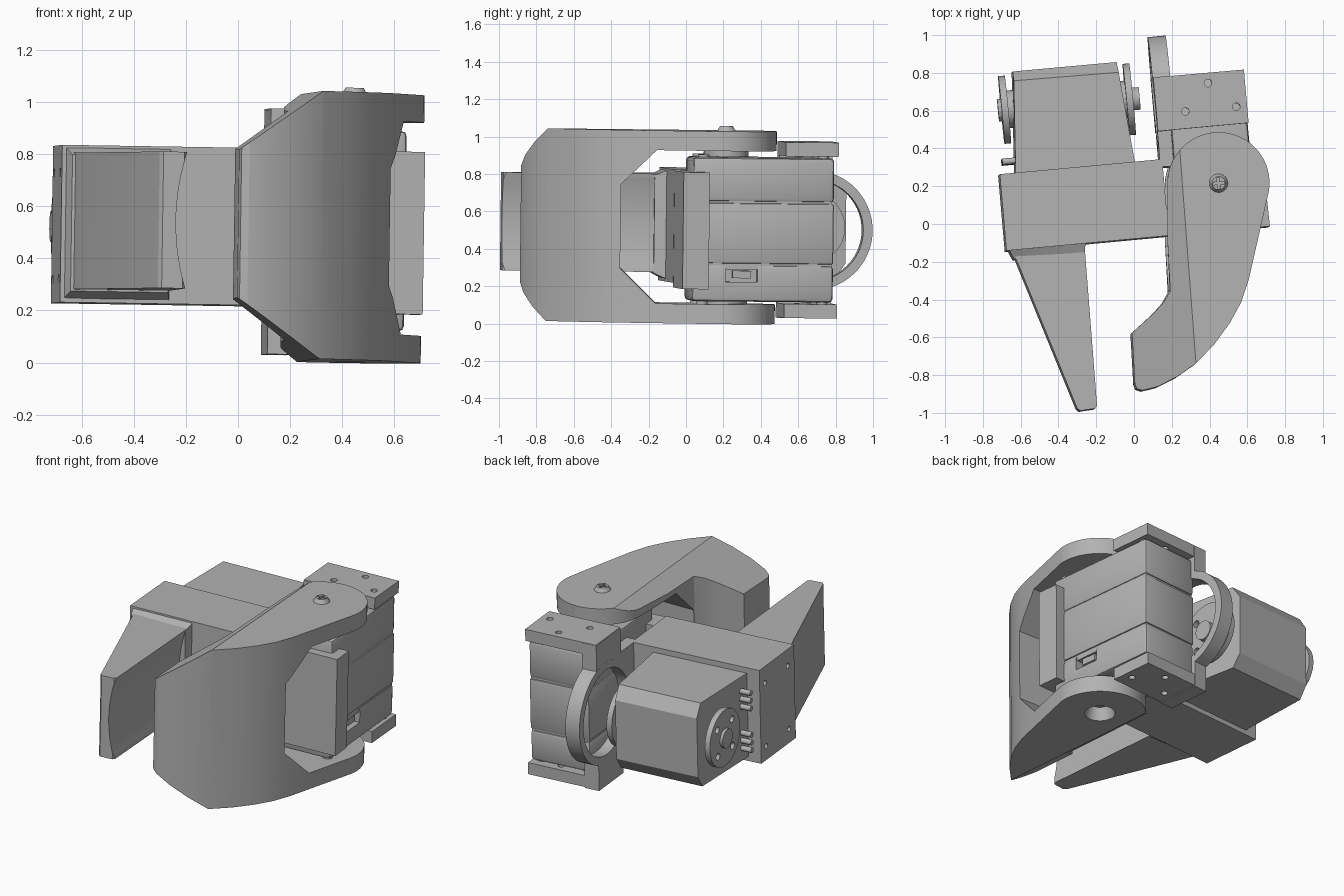
import bpy, bmesh, math
from mathutils import Vector, Matrix

if "Cube" in bpy.data.objects:
    bpy.data.objects.remove(bpy.data.objects["Cube"])

GREY = 0.45
mat = bpy.data.materials.new("mid grey")
mat.use_nodes = True
mat.diffuse_color = (GREY, GREY, GREY, 1)
mat.node_tree.nodes["Principled BSDF"].inputs["Base Color"].default_value = (GREY, GREY, GREY, 1)

MID = 0.52                                  # mid height of the gripper
YAW = math.radians(5.4)
AX = Vector((math.cos(YAW), math.sin(YAW), 0))   # sideways axis of the body
UP = Vector((0, 0, 1))
parts = []


def finish(name, bm):
    bmesh.ops.recalc_face_normals(bm, faces=bm.faces)
    me = bpy.data.meshes.new(name)
    bm.to_mesh(me)
    bm.free()
    me.materials.append(mat)
    ob = bpy.data.objects.new(name, me)
    bpy.context.collection.objects.link(ob)
    parts.append(ob)
    return ob


def extrude(name, pts, vec):
    """Flat outline pushed along a vector."""
    bm = bmesh.new()
    f = bm.faces.new([bm.verts.new(p) for p in pts])
    new = bmesh.ops.extrude_face_region(bm, geom=[f])["geom"]
    bmesh.ops.translate(bm, vec=vec, verts=[v for v in new if isinstance(v, bmesh.types.BMVert)])
    return finish(name, bm)


def prism(name, xy, z0, z1):
    return extrude(name, [(x, y, z0) for x, y in xy], (0, 0, z1 - z0))


def hull(name, pts):
    bm = bmesh.new()
    bmesh.ops.convex_hull(bm, input=[bm.verts.new(p) for p in pts])
    bmesh.ops.dissolve_limit(bm, angle_limit=0.01, verts=bm.verts, edges=bm.edges)
    return finish(name, bm)


def cyl(name, centre, r, depth, axis=UP, r2=None, seg=48):
    bm = bmesh.new()
    m = Matrix.Translation(centre) @ axis.to_track_quat('Z', 'Y').to_matrix().to_4x4()
    bmesh.ops.create_cone(bm, cap_ends=True, segments=seg, radius1=r,
                          radius2=r if r2 is None else r2, depth=depth, matrix=m)
    return finish(name, bm)


def apply_mod(ob, kind, **settings):
    bpy.context.view_layer.objects.active = ob
    mod = ob.modifiers.new("m", kind)
    for k, v in settings.items():
        setattr(mod, k, v)
    bpy.ops.object.modifier_apply(modifier=mod.name)


def boolean(ob, other, op='DIFFERENCE'):
    apply_mod(ob, 'BOOLEAN', operation=op, object=other, solver='EXACT')
    parts.remove(other)
    bpy.data.objects.remove(other)


def box(name, centre, size):
    """Box turned with the body."""
    c, n = Vector(centre), UP.cross(AX)
    return hull(name, [c + AX * size[0] * i / 2 + n * size[1] * j / 2 + UP * size[2] * k / 2
                       for i in (-1, 1) for j in (-1, 1) for k in (-1, 1)])


# Moving claw: rounded pivot end, curved tip, chamfered inner edges, open middle
PIVOT = Vector((0.44, 0.21, 0))
arc = [(PIVOT.x + 0.27 * math.cos(math.radians(a)), PIVOT.y + 0.27 * math.sin(math.radians(a)))
       for a in range(-8, 181, 6)]
outline = arc + [(0.17, -0.08), (0.185, -0.36), (0.15, -0.42), (0.1, -0.475), (0.04, -0.53),
                 (-0.015, -0.58), (0, -0.85), (0.01, -0.875), (0.04, -0.885), (0.12, -0.865),
                 (0.22, -0.815), (0.32, -0.745), (0.42, -0.64), (0.5, -0.53), (0.56, -0.42), (0.6, -0.3)]
claw = prism("moving_claw", outline, 0.01, 1.04)
bm = bmesh.new()
bm.from_mesh(claw.data)
for s in (-1, 1):
    bmesh.ops.bisect_plane(bm, geom=bm.verts[:] + bm.edges[:] + bm.faces[:], clear_outer=True,
                           plane_co=(0.32, -0.74, 0.525 + s * 0.515), plane_no=(-0.7, -0.053, s))
    bmesh.ops.holes_fill(bm, edges=[e for e in bm.edges if e.is_boundary])
bmesh.ops.recalc_face_normals(bm, faces=bm.faces)
bm.to_mesh(claw.data)
bm.free()
window = [(-0.16, 0.935), (-0.35, 0.75), (-0.35, 0.3), (-0.16, 0.115), (0.7, 0.115), (0.7, 0.935)]
boolean(claw, extrude("cutter", [(-0.5, y, z) for y, z in window], (1.7, 0, 0)))
boolean(claw, cyl("cutter", PIVOT + UP * 0.05, 0.1, 0.16, r2=0.06))

# Pivot screw with a cross slot, and the horns between claw and servo
screw = cyl("pivot_screw", PIVOT + UP * 1.05, 0.052, 0.03, r2=0.035)
for size in ((0.06, 0.014, 0.03), (0.014, 0.06, 0.03)):
    boolean(screw, box("cutter", PIVOT + UP * 1.065, size))
cyl("upper_horn", PIVOT + UP * 0.92, 0.12, 0.035)
cyl("lower_horn", PIVOT + UP * 0.115, 0.12, 0.03)
cyl("lower_pivot_screw", PIVOT + UP * 0.09, 0.045, 0.03, r2=0.05)

# Body block with side screw holes
body = prism("body_block", [(-0.715, 0.26), (0.145, 0.34), (0.18, -0.065), (-0.68, -0.145)], 0.22, 0.825)
for z in (0.31, 0.72):
    for y in (-0.07, 0.2):
        boolean(body, cyl("cutter", (-0.7, y, z), 0.017, 0.08, AX, seg=16))

# Fixed finger with a hollowed grip face and a flared root
finger = prism("fixed_finger", [(-0.65, -0.1), (-0.27, -0.06), (-0.265, -0.13), (-0.2, -0.965),
                                (-0.21, -0.98), (-0.29, -0.992), (-0.305, -0.98), (-0.64, -0.16)], 0.27, 0.795)
along = Vector((0.065, -0.835, 0)).normalized()
side = Vector((-along.y, along.x, 0))
boolean(finger, cyl("cutter", Vector((-0.2325, -0.55, 0.5325)) + side * 0.83, 0.87, 1.4, along, seg=160))
hull("finger_root", [(x, y, z) for x, y, h in ((-0.675, -0.12, 0.3), (-0.26, -0.08, 0.3),
                     (-0.64, -0.19, 0.262), (-0.265, -0.17, 0.262)) for z in (0.525 - h, 0.525 + h)])

# Rear servo: tapered case with chamfered back edges
hull("rear_servo", [(x, y, MID + s * h) for s in (-1, 1) for x, y, h in (
    (-0.63, 0.25, 0.27), (0.005, 0.3, 0.27), (-0.64, 0.755, 0.27), (-0.085, 0.8, 0.27),
    (-0.645, 0.805, 0.19), (-0.095, 0.855, 0.19))])


def horn(name, c, r, hub):
    """Servo horn disc with a ring of holes and a stepped hub."""
    c = Vector(c)
    disc = cyl(name, c, r, 0.035, AX)
    for k in range(4):
        a = math.radians(45 + 90 * k)
        p = c + (UP * math.sin(a) + UP.cross(AX) * math.cos(a)) * r * 0.68
        boolean(disc, cyl("cutter", p, 0.022, 0.1, AX, seg=16))
    cyl(name + "_hub", c + AX * hub, 0.06, 0.05, AX)
    cyl(name + "_neck", c - AX * math.copysign(0.03, hub), 0.1, 0.07, AX)


horn("rear_servo_left_horn", (-0.025, 0.66, MID), 0.19, 0.03)
horn("rear_servo_right_horn", (-0.685, 0.605, MID), 0.18, -0.01)

# Connector pins beside the rear servo
for z in (0.33, 0.38, 0.43, 0.6, 0.65, 0.7):
    cyl("connector_pin", (-0.665, 0.33, z), 0.017, 0.07, AX, seg=16)

# Jaw servo in three stacked shells with a socket in the side
shell = [(0.17, 0.75), (0.57, 0.79), (0.645, 0.035), (0.23, -0.005)]
for name, z0, z1 in (("lower", 0.13, 0.327), ("middle", 0.333, 0.657), ("upper", 0.663, 0.9)):
    ob = prism("jaw_servo_" + name, shell, z0, z1)
    apply_mod(ob, 'BEVEL', width=0.02 if name != "middle" else 0.012, segments=2,
              limit_method='ANGLE', angle_limit=1.0)
    if name == "lower":
        boolean(ob, box("cutter", (0.62, 0.3, 0.285), (0.12, 0.17, 0.1)))
prism("jaw_servo_core", [(0.18, 0.74), (0.562, 0.78), (0.635, 0.045), (0.24, 0.005)], 0.3, 0.69)
box("servo_socket_pins", (0.585, 0.3, 0.275), (0.04, 0.1, 0.04))
for x, y in ((0.27, 0.06), (0.59, 0.09), (0.53, 0.73), (0.23, 0.7)):
    for z in (0.9, 0.125):
        cyl("case_screw", (x, y, z), 0.03, 0.03, seg=20)

# Upright plate in front of the jaw servo
prism("front_plate", [(0.17, -0.065), (0.715, -0.015), (0.7, 0.125), (0.155, 0.075)], 0.195, 0.82)

# Servo bracket: wall with a round ring opening, and two screw plates
wall = prism("bracket_wall", [(0.095, 0.77), (0.19, 0.78), (0.215, 0.495), (0.12, 0.485)], 0.04, 0.98)
boolean(wall, prism("join", [(0.11, 0.6), (0.205, 0.6), (0.23, 0.3), (0.135, 0.3)], 0.22, 0.825), 'UNION')
RING = Vector((0.15, 0.675, MID - 0.01))
boolean(wall, cyl("join", RING, 0.32, 0.095, AX, seg=72), 'UNION')
boolean(wall, cyl("cutter", RING, 0.27, 0.3, AX, seg=72))
for name, z0, z1 in (("upper", 0.91, 0.985), ("lower", 0.045, 0.12)):
    plate = prism(name + "_bracket_plate", [(0.096, 0.77), (0.575, 0.812), (0.6, 0.53), (0.121, 0.486)], z0, z1)
    for x, y in ((0.385, 0.74), (0.265, 0.59), (0.535, 0.615)):
        boolean(plate, cyl("cutter", (x, y, (z0 + z1) / 2), 0.02, 0.2, seg=20))

# Slight lean of the whole gripper, then edge-aware smoothing
lean = (Matrix.Translation((0, 0, MID)) @ Matrix.Rotation(0.015, 4, 'Y')
        @ Matrix.Rotation(-0.012, 4, 'X') @ Matrix.Translation((0, 0, -MID)))
bpy.ops.object.select_all(action='DESELECT')
for ob in parts:
    ob.data.transform(lean)
    ob.select_set(True)
bpy.context.view_layer.objects.active = parts[0]
bpy.ops.object.shade_smooth_by_angle(angle=math.radians(25))
